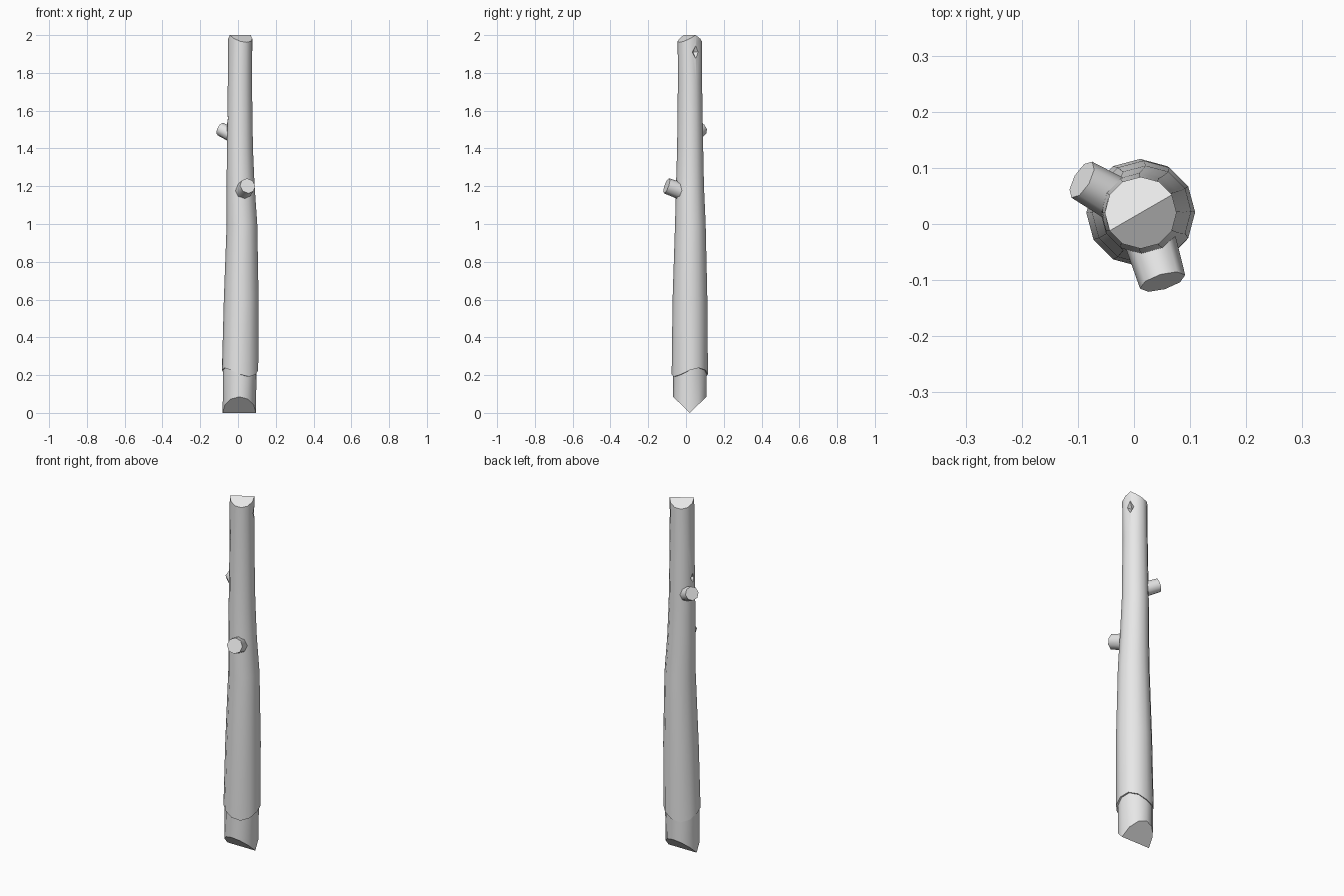
import bpy, bmesh, math
from mathutils import Vector, Matrix

if "Cube" in bpy.data.objects:
    bpy.data.objects.remove(bpy.data.objects["Cube"])

grey = bpy.data.materials.new("pale grey")
grey.use_nodes = True
grey.diffuse_color = (0.8, 0.8, 0.8, 1)
grey.node_tree.nodes["Principled BSDF"].inputs["Base Color"].default_value = (0.8, 0.8, 0.8, 1)

SIDES = 12


def finish(bm, name):
    bmesh.ops.recalc_face_normals(bm, faces=bm.faces)
    mesh = bpy.data.meshes.new(name)
    bm.to_mesh(mesh)
    bm.free()
    obj = bpy.data.objects.new(name, mesh)
    bpy.context.collection.objects.link(obj)
    mesh.materials.append(grey)
    return obj


def smooth(obj, degrees):
    bpy.ops.object.select_all(action='DESELECT')
    obj.select_set(True)
    bpy.context.view_layer.objects.active = obj
    bpy.ops.object.shade_smooth_by_angle(angle=math.radians(degrees))


# Height rules for the carved ends and the wavy bark edge
def bottom_cut(a):
    return 0.085 * abs(math.sin(a))


def bark_edge(a):
    return 0.215 + 0.023 * math.cos(2 * (a - math.radians(30)))


def top_cut(a):
    return 2 - 0.038 * abs(math.sin(a - math.radians(30)))


# Trunk: centre x, centre y, radius, height (a number or a rule)
sections = [
    (0.007, 0.020, 0.088, bottom_cut),
    (0.009, 0.021, 0.089, bark_edge),
    (0.011, 0.020, 0.096, bark_edge),
    (0.017, 0.021, 0.092, 0.6),
    (0.021, 0.023, 0.081, 1.0),
    (0.014, 0.021, 0.074, 1.2),
    (0.010, 0.022, 0.069, 1.4),
    (0.010, 0.021, 0.064, 1.75),
    (0.012, 0.020, 0.064, top_cut),
]
bm = bmesh.new()
rings = []
for cx, cy, r, height in sections:
    ring = []
    for i in range(SIDES):
        a = math.tau * i / SIDES
        z = height(a) if callable(height) else height
        ring.append(bm.verts.new((cx + r * math.cos(a), cy + r * math.sin(a), z)))
    rings.append(ring)
for low, high in zip(rings, rings[1:]):
    for i in range(SIDES):
        j = (i + 1) % SIDES
        bm.faces.new((low[i], low[j], high[j], high[i]))
# Each end is a wedge of two flat halves meeting at a ridge
half = SIDES // 2
for ring, start in ((rings[0], 0), (rings[-1], 1)):
    for s in (start, start + half):
        bm.faces.new([ring[(s + k) % SIDES] for k in range(half + 1)])
trunk = finish(bm, "trunk")


# Small diamond notches in the bark
def notch(name, point, azimuth, size):
    inward = -Vector((math.cos(azimuth), math.sin(azimuth), 0))
    bm = bmesh.new()
    bmesh.ops.create_cone(bm, cap_ends=True, segments=4, radius1=size, radius2=0, depth=0.05)
    bmesh.ops.scale(bm, vec=(0.62, 1, 1), verts=bm.verts)
    bm.transform(Matrix.Translation(point) @ inward.to_track_quat('Z', 'Y').to_matrix().to_4x4())
    cutter = finish(bm, name)
    cutter.hide_render = True
    cutter.hide_set(True)
    mod = trunk.modifiers.new(name, 'BOOLEAN')
    mod.operation = 'DIFFERENCE'
    mod.solver = 'EXACT'
    mod.object = cutter
    bpy.context.view_layer.objects.active = trunk
    bpy.ops.object.modifier_apply(modifier=name)
    bpy.data.objects.remove(cutter)


notch("upper_notch", (0.066, 0.05, 1.91), math.radians(30), 0.064)
notch("side_notch", (-0.056, 0.02, 1.56), math.radians(185), 0.05)
smooth(trunk, 35)


# Cut branch stubs
def stub(name, base, tip, radius):
    base, tip = Vector(base), Vector(tip)
    axis = tip - base
    bm = bmesh.new()
    bmesh.ops.create_cone(bm, cap_ends=True, segments=8, radius1=radius * 1.1,
                          radius2=radius, depth=axis.length)
    bm.transform(Matrix.Translation((base + tip) / 2) @ axis.to_track_quat('Z', 'Y').to_matrix().to_4x4())
    smooth(finish(bm, name), 50)


stub("front_branch_stub", (0.026, -0.02, 1.172), (0.051, -0.103, 1.202), 0.042)
stub("back_branch_stub", (-0.02, 0.037, 1.466), (-0.093, 0.079, 1.502), 0.037)
